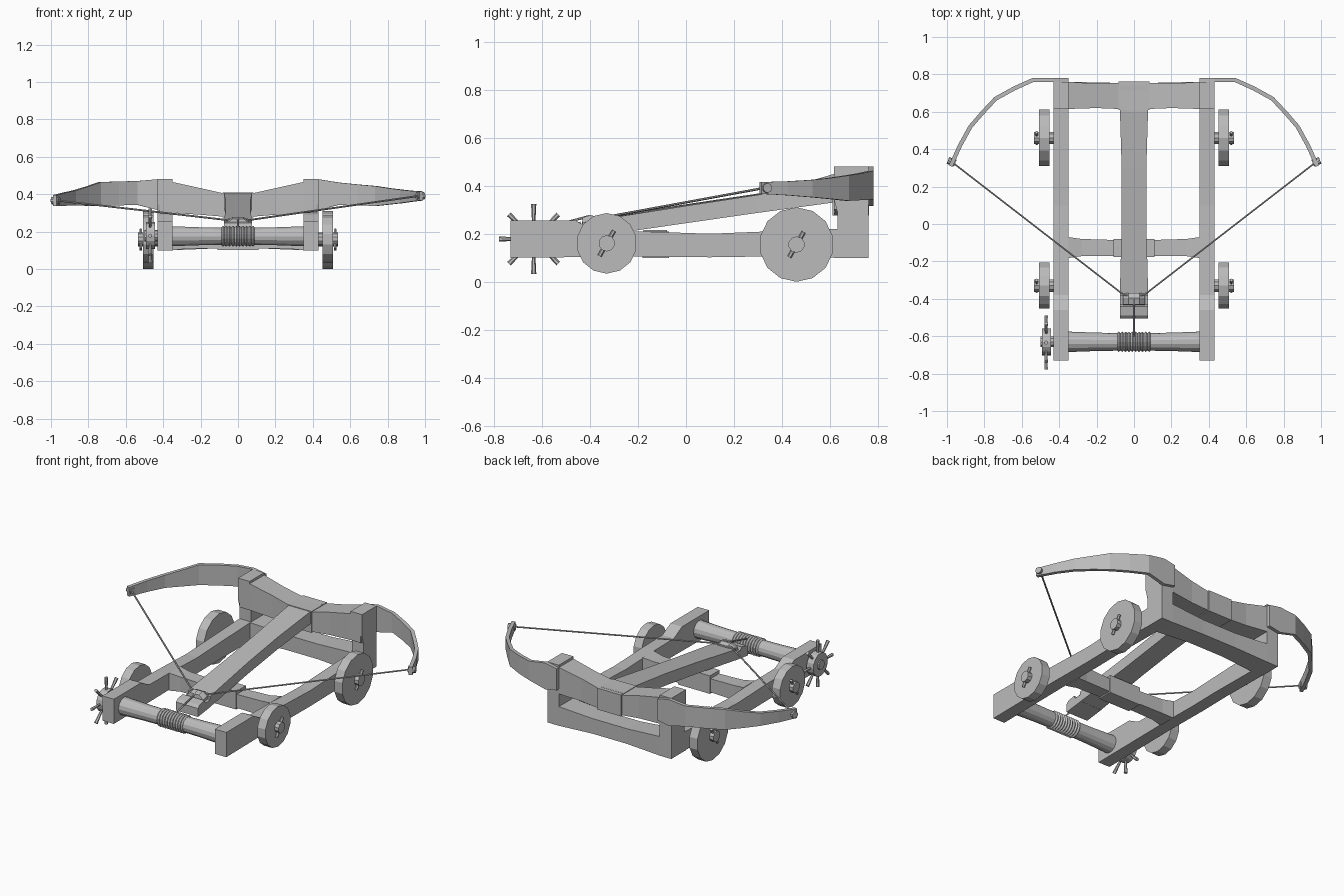
import bpy, bmesh, math
from mathutils import Vector

cube = bpy.data.objects.get("Cube")
if cube:
    bpy.data.objects.remove(cube)

GREY = (0.5, 0.5, 0.5, 1)
mat = bpy.data.materials.new("plain_grey")
mat.use_nodes = True
mat.diffuse_color = GREY
mat.node_tree.nodes["Principled BSDF"].inputs["Base Color"].default_value = GREY


def finish(name, bm):
    bmesh.ops.recalc_face_normals(bm, faces=bm.faces)
    mesh = bpy.data.meshes.new(name)
    bm.to_mesh(mesh)
    bm.free()
    mesh.materials.append(mat)
    obj = bpy.data.objects.new(name, mesh)
    bpy.context.collection.objects.link(obj)
    return obj


def loft(name, rings):
    """Skin a row of matching rings and cap both ends."""
    bm = bmesh.new()
    rows = [[bm.verts.new(p) for p in ring] for ring in rings]
    for a, b in zip(rows, rows[1:]):
        n = len(a)
        for i in range(n):
            bm.faces.new((a[i], a[(i + 1) % n], b[(i + 1) % n], b[i]))
    bm.faces.new(rows[0])
    bm.faces.new(rows[-1])
    return finish(name, bm)


def side_prism(name, outline, x0, x1):
    return loft(name, [[(x, y, z) for y, z in outline] for x in (x0, x1)])


def rod(name, a, b, r, sides=8, r2=None):
    a, b = Vector(a), Vector(b)
    bm = bmesh.new()
    bmesh.ops.create_cone(bm, cap_ends=True, segments=sides, radius1=r,
                          radius2=r if r2 is None else r2, depth=(b - a).length)
    turn = (b - a).to_track_quat('Z', 'Y')
    for v in bm.verts:
        v.co = turn @ v.co + (a + b) / 2
    return finish(name, bm)


def beam_x(name, stations):
    """Crossbeam: stations of x, y0, y1, z0, z1, mirrored about the centre."""
    full = [(-s[0],) + s[1:] for s in reversed(stations)] + stations
    return loft(name, [[(x, y0, z0), (x, y1, z0), (x, y1, z1), (x, y0, z1)]
                       for x, y0, y1, z0, z1 in full])


# Frame rails and rear posts
rail = [(-.73, .10), (-.73, .255), (-.46, .255), (-.38, .212), (-.2, .21), (.1, .2),
        (.3, .208), (.62, .22), (.76, .22), (.76, .10), (.3, .105), (.1, .102), (-.2, .105)]
post = [(.615, .10), (.63, .22), (.63, .29), (.615, .345), (.615, .48), (.76, .48), (.76, .10)]
for side, s in (("left", 1), ("right", -1)):
    side_prism(side + "_rail", rail, s * .35, s * .43)
    side_prism(side + "_post", post, s * .35, s * .43)

# Crossbeams
beam_x("rear_lower_crossbeam", [(.12, .63, .755, .11, .205), (.35, .62, .76, .10, .22)])
beam_x("middle_crossbeam", [(.12, -.17, -.085, .11, .195), (.28, -.172, -.08, .108, .2),
                            (.35, -.182, -.07, .10, .21)])
beam_x("middle_bracket", [(.11, -.176, -.08, .102, .215)])
beam_x("bow_crossbeam", [(.02, .615, .755, .28, .40), (.08, .615, .755, .28, .405),
                         (.2, .62, .75, .29, .432), (.35, .615, .76, .30, .465),
                         (.42, .615, .76, .30, .48)])
beam_x("stock_clamp", [(.083, .61, .762, .275, .409)])

# Sloping stock with narrowed waist
stock = [(.74, .075, .345, .41), (.6, .075, .328, .405), (.3, .066, .287, .362),
         (0, .066, .244, .316), (-.385, .076, .188, .255)]
loft("stock", [[(-w, y, z0), (w, y, z0), (w, y, z1), (-w, y, z1)] for y, w, z0, z1 in stock])

# Trigger block and string catch
side_prism("trigger_block", [(-.38, .188), (-.38, .235), (-.43, .23), (-.44, .25),
                             (-.49, .24), (-.505, .225), (-.505, .172)], -.076, .076)
loft("string_catch", [[(x, y, z) for y, z in ((-.375, .22), (-.37, top - .01), (-.395, top),
                                              (-.43, top - .01), (-.435, .22))]
                      for x, top in ((-.06, .255), (-.03, .278), (.03, .278), (.06, .255))])

# Curved bow limbs: x, y, bottom, top
limbs = {"left": [(.35, .77, .33, .465), (.43, .77, .315, .48), (.54, .77, .343, .462),
                  (.64, .725, .34, .452), (.74, .67, .337, .443), (.81, .595, .345, .432),
                  (.875, .52, .352, .424), (.93, .42, .36, .418), (.98, .31, .366, .415)],
         "right": [(.35, .77, .33, .465), (.43, .77, .315, .48), (.54, .77, .343, .47),
                   (.64, .725, .34, .468), (.74, .67, .337, .464), (.81, .595, .338, .44),
                   (.875, .52, .34, .42), (.93, .42, .338, .408), (.98, .31, .337, .395)]}
for side, s in (("left", 1), ("right", -1)):
    pts = limbs[side]
    rings = []
    for i, (x, y, z0, z1) in enumerate(pts):
        a, b = pts[max(i - 1, 0)], pts[min(i + 1, len(pts) - 1)]
        t = Vector((b[0] - a[0], b[1] - a[1])).normalized()
        nx, ny = -t.y * .011, t.x * .011
        rings.append([(s * (x + nx), y + ny, z0), (s * (x - nx), y - ny, z0),
                      (s * (x - nx), y - ny, z1), (s * (x + nx), y + ny, z1)])
    loft(side + "_bow_limb", rings)
    tip_z = (pts[-1][2] + pts[-1][3]) / 2
    rod(side + "_string_peg", (s * .955, .325, tip_z), (s * .995, .34, tip_z), .02, 10)
    # Bowstring half
    rod(side + "_bowstring", (s * .965, .325, tip_z), (s * .06, -.375, .262), .005, 6)
    rod(side + "_string_bend", (s * .06, -.375, .262), (0, -.39, .268), .006, 6)

# Wheels, axle ends and linch pins
for side, s in (("left", 1), ("right", -1)):
    for place, y, z, r in (("front", -.33, .16, .126), ("rear", .46, .155, .155)):
        tag = side + "_" + place
        rod(tag + "_wheel", (s * .452, y, z), (s * .508, y, z), r, 14)
        rod(tag + "_axle", (s * .40, y, z), (s * .535, y, z), .034, 10)
        d = Vector((0, .03, .052))
        c = Vector((s * .52, y, z))
        rod(tag + "_linch_pin", c - d, c + d, .009, 6)

# Winch drum, waisted toward the middle
WY, WZ = -.63, .175
profile = [(-.36, .055), (-.2, .049), (0, .046), (.2, .049), (.36, .055)]
loft("winch_drum", [[(x, WY + r * math.cos(k * math.tau / 14), WZ + r * math.sin(k * math.tau / 14))
                     for k in range(14)] for x, r in profile])

# Rope coils and the rope to the catch
for i in range(10):
    x = -.081 + i * .018
    rod("rope_coil", (x - .0085, WY, WZ), (x, WY, WZ), .048, 14, .056)
    rod("rope_coil", (x, WY, WZ), (x + .0085, WY, WZ), .056, 14, .048)
rod("winch_rope", (0, -.40, .274), (0, WY + .03, WZ + .045), .005, 6)

# Winch capstan with flared handles
rod("capstan_axle", (-.50, WY, WZ + .003), (-.40, WY, WZ + .003), .03, 10)
rod("capstan", (-.492, WY, WZ + .003), (-.445, WY, WZ + .003), .072, 16)
for k in range(8):
    a = k * math.tau / 8
    d = Vector((0, math.cos(a), math.sin(a)))
    c = Vector((-.47, WY - .004, WZ + .003))
    rod("capstan_handle", c + d * .05, c + d * .145, .006, 6, .011)
